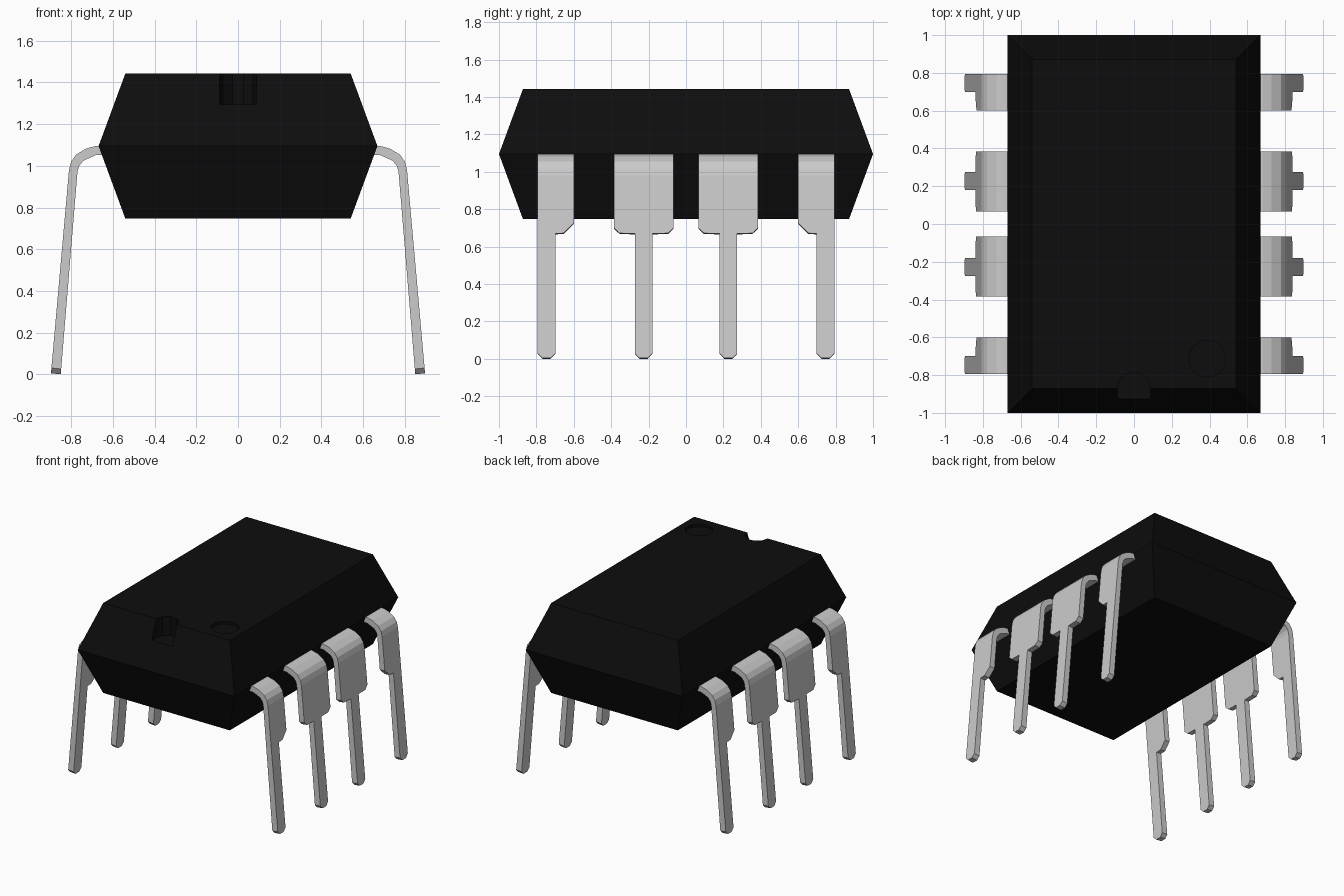
import bpy, bmesh
from math import sin, cos, pi

if "Cube" in bpy.data.objects:
    bpy.data.objects.remove(bpy.data.objects["Cube"])


def loft(name, rings, mat=None):
    """Skin a solid through equal-sized rings of points."""
    bm = bmesh.new()
    loops = [[bm.verts.new(p) for p in ring] for ring in rings]
    n = len(rings[0])
    for a, b in zip(loops, loops[1:]):
        for i in range(n):
            j = (i + 1) % n
            bm.faces.new((a[i], a[j], b[j], b[i]))
    bm.faces.new(loops[0])
    bm.faces.new(loops[-1])
    bmesh.ops.recalc_face_normals(bm, faces=bm.faces)
    mesh = bpy.data.meshes.new(name)
    bm.to_mesh(mesh)
    bm.free()
    ob = bpy.data.objects.new(name, mesh)
    bpy.context.collection.objects.link(ob)
    if mat:
        mesh.materials.append(mat)
    return ob


def rect(x, y, z):
    return [(-x, -y, z), (x, -y, z), (x, y, z), (-x, y, z)]


def cut(body, name, outline, z0, z1, mat):
    cutter = loft(name, [[(x, y, z) for x, y in outline] for z in (z0, z1)], mat)
    cutter.hide_render = True
    cutter.hide_viewport = True
    mod = body.modifiers.new(name, 'BOOLEAN')
    mod.operation = 'DIFFERENCE'
    mod.solver = 'EXACT'
    mod.object = cutter


black = bpy.data.materials.new("black_plastic")
black.diffuse_color = (0.004, 0.004, 0.004, 1)
black.use_nodes = True
black.node_tree.nodes["Principled BSDF"].inputs["Base Color"].default_value = black.diffuse_color

# Package body: widest at the parting line, tapering up and down
body = loft("package_body", [rect(0.541, 0.872, 0.748), rect(0.669, 1.0, 1.095),
                             rect(0.541, 0.872, 1.442)], black)

# Orientation notch in the front edge
notch = [(0.088 * cos(pi * i / 5), -0.87 + 0.088 * sin(pi * i / 5)) for i in range(6)]
notch += [(-0.088, -1.1), (0.088, -1.1)]
cut(body, "notch_cutter", notch, 1.295, 1.6, black)

# Shallow round pin-one mark
dot = [(0.388 + 0.097 * cos(pi * i / 12), -0.713 + 0.097 * sin(pi * i / 12)) for i in range(24)]
cut(body, "mark_cutter", dot, 1.422, 1.6, black)

# Bend of a lead: outer and inner edge as x, z pairs
BEND = [((0.50, 1.095), (0.50, 1.051)), ((0.683, 1.095), (0.683, 1.051)),
        ((0.729, 1.083), (0.704, 1.042)), ((0.777, 1.054), (0.743, 1.024)),
        ((0.801, 1.02), (0.762, 1.0)), ((0.811, 0.98), (0.770, 0.975))]


def lead(name, wide, slim, shoulder):
    """Bent lead; wide and slim are y ranges, shoulder lists (z, y0, y1)."""
    rings = []

    def ring(o, i, y0, y1):
        rings.append([(o[0], y0, o[1]), (o[0], y1, o[1]), (i[0], y1, i[1]), (i[0], y0, i[1])])

    for o, i in BEND:
        ring(o, i, *wide)
    tip = (0.0045, slim[0] + 0.025, slim[1] - 0.025)
    for z, y0, y1 in shoulder + [(0.670, *slim), (0.03, *slim), tip]:
        t = (0.98 - z) / 0.98
        ring((0.811 + 0.087 * t, z), (0.770 + 0.081 * t, z - 0.0045), y0, y1)
    ob = loft(name, rings)
    mirror = ob.modifiers.new("mirror", 'MIRROR')
    mirror.use_axis = (True, True, False)


# Inner leads with two shoulders, outer leads with one
lead("inner_leads", (0.066, 0.385), (0.18, 0.274),
     [(0.70, 0.066, 0.385), (0.672, 0.096, 0.355)])
lead("outer_leads", (0.60, 0.793), (0.699, 0.793),
     [(0.725, 0.60, 0.793), (0.672, 0.655, 0.793)])
